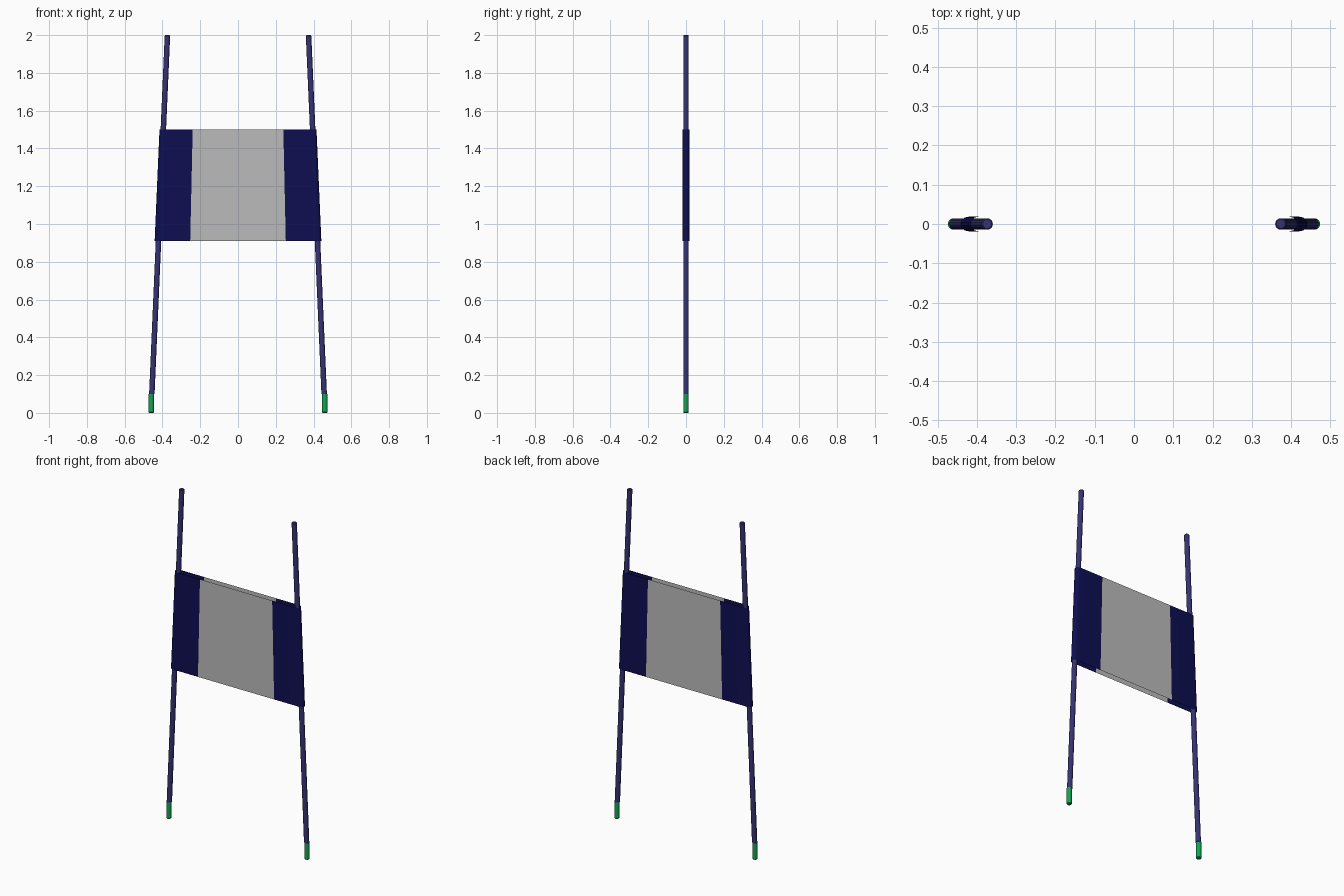
import bpy, bmesh, math

if "Cube" in bpy.data.objects:
    bpy.data.objects.remove(bpy.data.objects["Cube"])


def material(name, rgb):
    m = bpy.data.materials.new(name)
    m.diffuse_color = (*rgb, 1.0)
    m.use_nodes = True
    m.node_tree.nodes["Principled BSDF"].inputs["Base Color"].default_value = m.diffuse_color
    return m


POLE = material("pole_blue", (0.038, 0.032, 0.17))
NAVY = material("navy_cloth", (0.0045, 0.0045, 0.085))
GREY = material("grey_cloth", (0.50, 0.50, 0.50))
GREEN = material("green_base", (0.006, 0.37, 0.085))


def pole_x(z):
    """Centre line of the right pole, leaning inwards."""
    return 0.4605 - 0.0435 * z


def finish(bm, name, mats):
    me = bpy.data.meshes.new(name)
    bm.to_mesh(me)
    bm.free()
    ob = bpy.data.objects.new(name, me)
    bpy.context.collection.objects.link(ob)
    for m in mats:
        me.materials.append(m)
    bpy.ops.object.select_all(action='DESELECT')
    ob.select_set(True)
    bpy.context.view_layer.objects.active = ob
    bpy.ops.object.shade_smooth_by_angle(angle=math.radians(35))
    return ob


def rod(name, side, stations, centre, mat, n=20):
    """Capped round rod through (z, radius) stations."""
    bm = bmesh.new()
    rings = []
    for z, r in stations:
        rings.append([bm.verts.new((side * centre(z) + r * math.cos(2 * math.pi * i / n),
                                    r * math.sin(2 * math.pi * i / n), z)) for i in range(n)])
    for a, b in zip(rings, rings[1:]):
        for i in range(n):
            j = (i + 1) % n
            bm.faces.new((a[i], a[j], b[j], b[i]))
    bm.faces.new(rings[0][::-1])
    bm.faces.new(rings[-1])
    return finish(bm, name, [mat])


# Leaning poles with upright green base pieces
R = 0.0145
for side, label in ((-1, "left"), (1, "right")):
    rod(label + "_pole", side, [(0.1, R), (1.996, R), (2.0, R - 0.003)], pole_x, POLE)
    rod(label + "_pole_base", side, [(0.0, R - 0.003), (0.004, R), (0.1, R)],
        lambda z: 0.459, GREEN)

# Cloth panel: an open loop of fabric wrapped around both poles
SLEEVE = 0.0185
ARC = 12


def loop_section(z):
    cx, inner = pole_x(z), 0.24 + 0.022 * (1.5 - z)
    arc = [(cx + SLEEVE * 1.1 * math.cos(t), SLEEVE * math.sin(t))
           for t in (-math.pi / 2 + math.pi * i / ARC for i in range(ARC + 1))]
    half = [(inner, -SLEEVE)] + arc + [(inner, SLEEVE)]
    return half + [(-x, -y) for x, y in half]


bm = bmesh.new()
low, high = ([bm.verts.new((x, y, z)) for x, y in loop_section(z)] for z in (0.91, 1.5))
count = len(low)
for i in range(count):
    j = (i + 1) % count
    f = bm.faces.new((low[i], low[j], high[j], high[i]))
    # grey in the middle, navy towards the poles
    f.material_index = 1 if abs(f.calc_center_median().x) < 0.1 else 0
finish(bm, "gate_panel", [NAVY, GREY])
